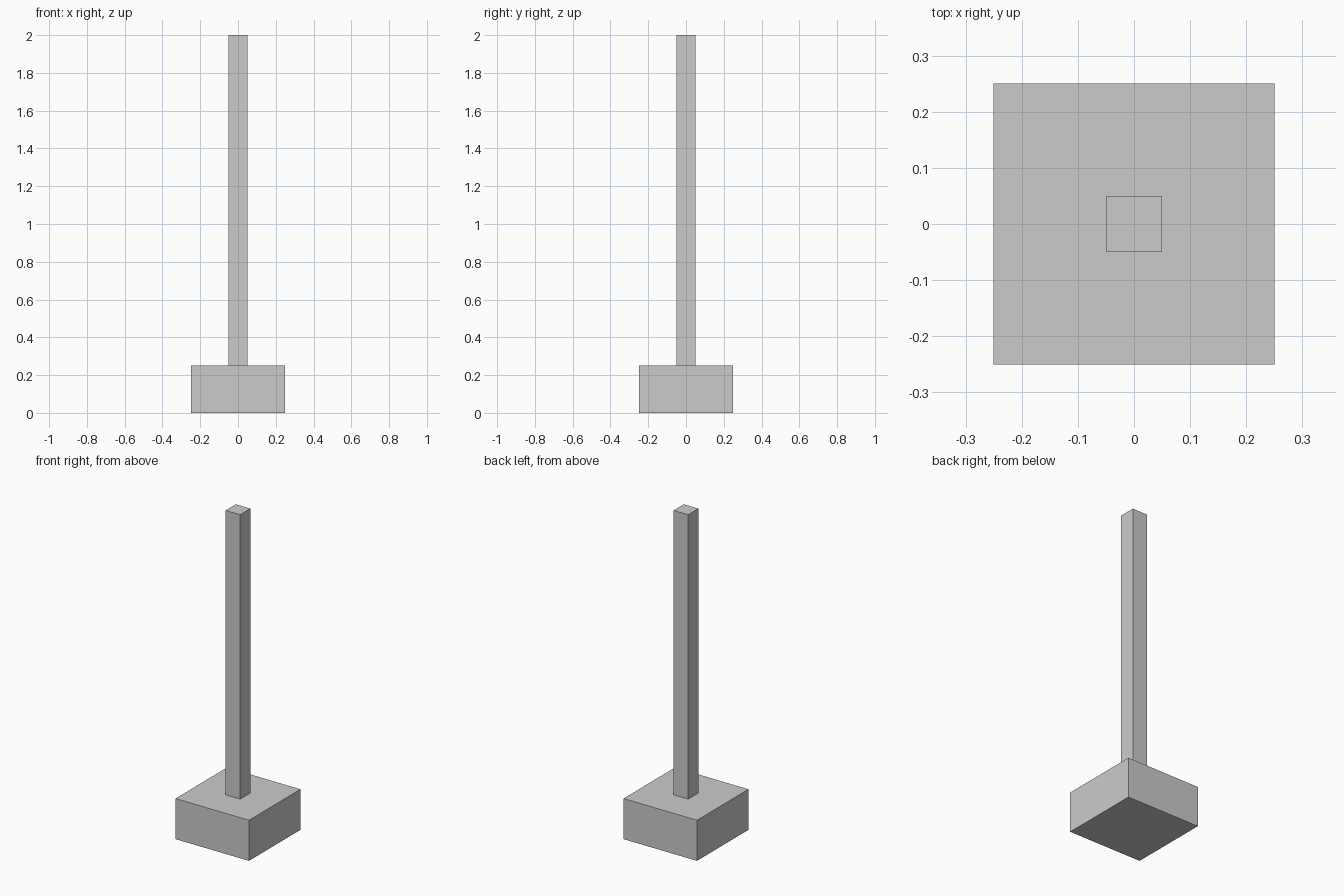
import bpy

if "Cube" in bpy.data.objects:
    bpy.data.objects.remove(bpy.data.objects["Cube"])


def add_block(name, width, bottom, top):
    """Square block centred on the z axis between two heights."""
    bpy.ops.mesh.primitive_cube_add(size=1, location=(0, 0, (bottom + top) / 2))
    block = bpy.context.object
    block.name = name
    block.scale = (width, width, top - bottom)
    bpy.ops.object.transform_apply(location=False, rotation=False, scale=True)
    return block


# Footing block
add_block("base", 0.5, 0.0, 0.25)

# Upright standing on the footing
add_block("post", 0.1, 0.25, 2.0)
